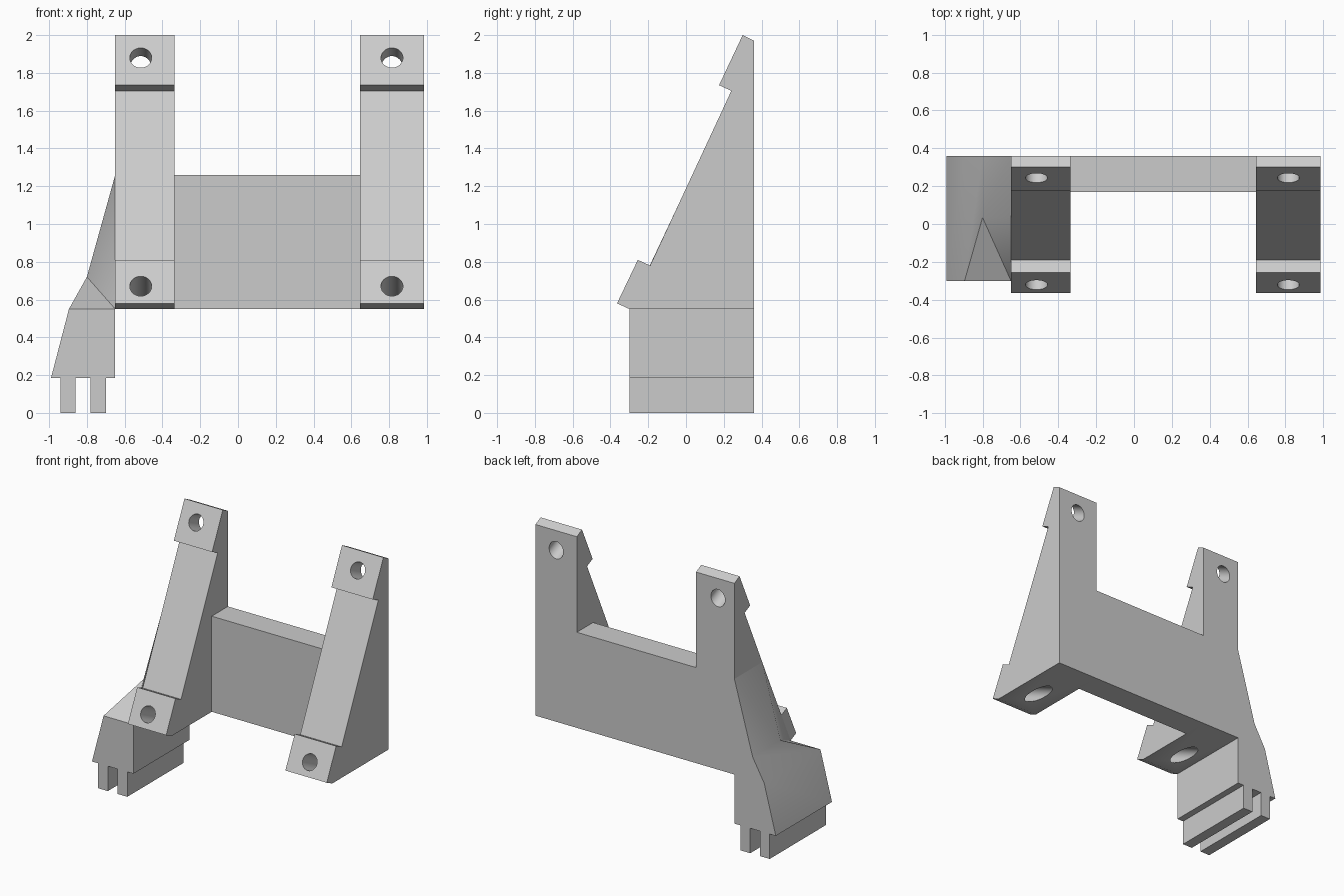
import bpy, bmesh, math
from mathutils import Vector

cube = bpy.data.objects.get("Cube")
if cube:
    bpy.data.objects.remove(cube, do_unlink=True)

grey = bpy.data.materials.new("plain grey")
grey.use_nodes = True
grey.diffuse_color = (0.6, 0.6, 0.6, 1)
grey.node_tree.nodes["Principled BSDF"].inputs["Base Color"].default_value = (0.6, 0.6, 0.6, 1)


def make_object(name, bm):
    bmesh.ops.recalc_face_normals(bm, faces=bm.faces)
    mesh = bpy.data.meshes.new(name)
    bm.to_mesh(mesh)
    bm.free()
    mesh.materials.append(grey)
    obj = bpy.data.objects.new(name, mesh)
    bpy.context.collection.objects.link(obj)
    return obj


def select_only(obj):
    bpy.ops.object.select_all(action='DESELECT')
    obj.select_set(True)
    bpy.context.view_layer.objects.active = obj


def prism(name, front, back, caps=None):
    """Bridge two matching outlines; caps lists the faces that close the front."""
    bm = bmesh.new()
    a = [bm.verts.new(p) for p in front]
    b = [bm.verts.new(p) for p in back]
    n = len(a)
    for cap in caps or [range(n)]:
        bm.faces.new([a[i] for i in cap])
    bm.faces.new(b)
    for i in range(n):
        j = (i + 1) % n
        bm.faces.new((a[i], a[j], b[j], b[i]))
    return make_object(name, bm)


# Sloping brackets with raised pads at both ends
PROFILE = [(-0.30, 0.55), (0.36, 0.55), (0.36, 1.97), (0.30, 2.0), (0.175, 1.735),
           (0.24, 1.705), (-0.19, 0.78), (-0.255, 0.81), (-0.365, 0.58)]
HOLES = [(0.243, 1.88), (-0.32, 0.67)]
BORE = Vector((0, 0.904, -0.427))


def bracket(name, x0, x1, hole_x):
    obj = prism(name, [(x0, y, z) for y, z in PROFILE], [(x1, y, z) for y, z in PROFILE])
    # Screw holes square to the slope
    for y, z in HOLES:
        bpy.ops.mesh.primitive_cylinder_add(
            vertices=40, radius=0.058, depth=1.4, location=(hole_x, y, z),
            rotation=BORE.to_track_quat('Z', 'X').to_euler())
        cutter = bpy.context.object
        cutter.name = "hole_cutter"
        cutter.hide_render = True
        cutter.data.materials.append(grey)
        cut = obj.modifiers.new("hole", 'BOOLEAN')
        cut.operation = 'DIFFERENCE'
        cut.solver = 'EXACT'
        cut.object = cutter
        select_only(obj)
        bpy.ops.object.modifier_apply(modifier=cut.name)
        bpy.data.objects.remove(cutter, do_unlink=True)
    select_only(obj)
    bpy.ops.object.shade_smooth_by_angle(angle=math.radians(25))


bracket("right_bracket", -0.65, -0.335, -0.515)
bracket("left_bracket", 0.645, 0.985, 0.815)

# Back plate joining the brackets
plate = [(-0.335, 0.55), (0.645, 0.55), (0.645, 1.26), (-0.335, 1.26)]
prism("back_plate", [(x, 0.17, z) for x, z in plate], [(x, 0.36, z) for x, z in plate])

# Side foot: two prongs, flared block, and a fairing leaning on the bracket
F, M = -0.30, 0.034
foot = [(-0.65, F, 0.55), (-0.65, F, 0.185),
        (-0.70, F, 0.185), (-0.70, F, 0), (-0.78, F, 0), (-0.78, F, 0.185),
        (-0.86, F, 0.185), (-0.86, F, 0), (-0.94, F, 0), (-0.94, F, 0.185),
        (-0.99, F, 0.185), (-0.895, F, 0.55),
        (-0.80, M, 0.72), (-0.65, M, 1.26)]
side_foot = prism("side_foot", foot, [(x, 0.36, z) for x, y, z in foot],
                  caps=[range(12), (0, 11, 12), (0, 12, 13)])
select_only(side_foot)
bpy.ops.object.shade_smooth_by_angle(angle=math.radians(30))
